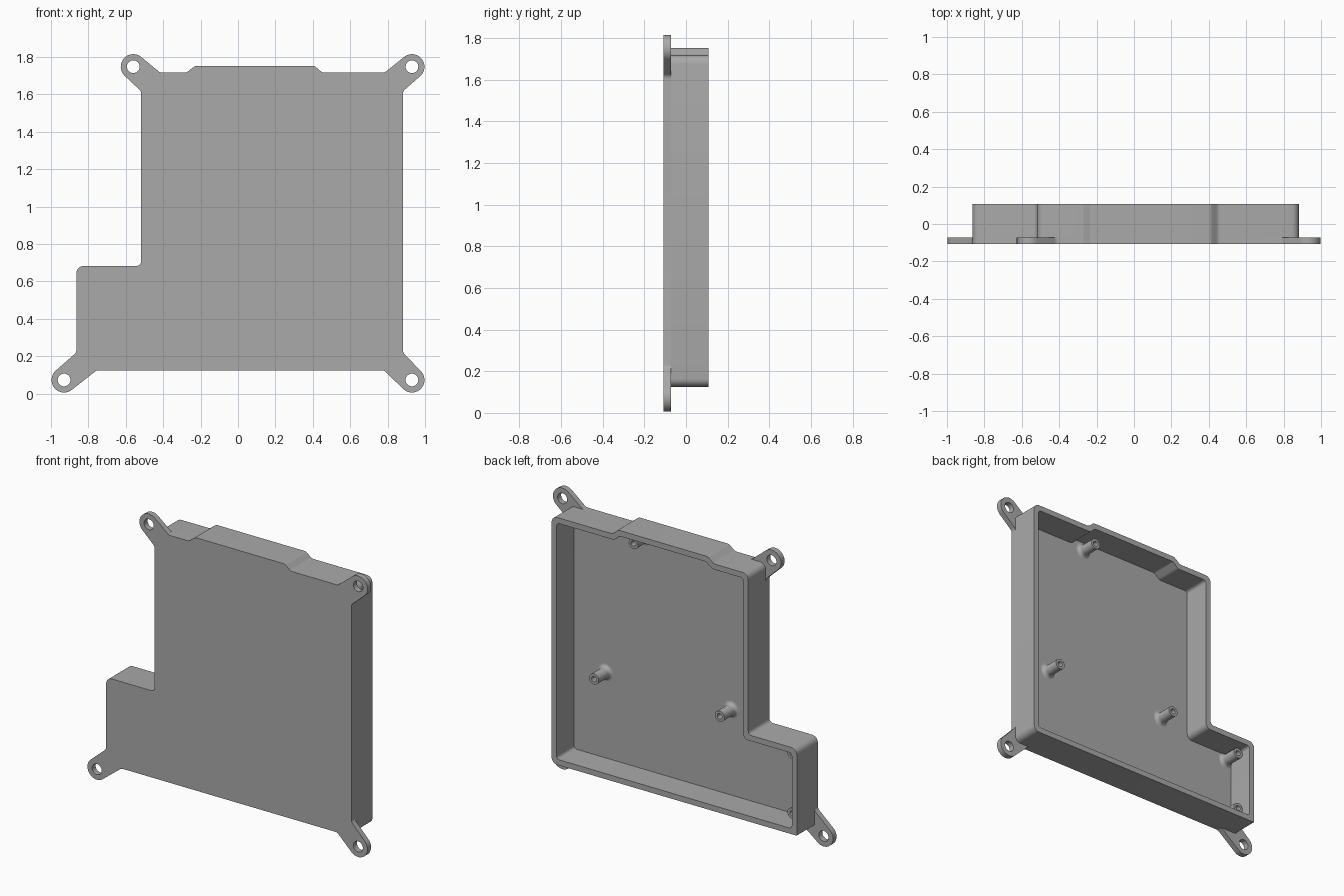
import bpy, bmesh, math
from mathutils import Vector, Matrix

if "Cube" in bpy.data.objects:
    bpy.data.objects.remove(bpy.data.objects["Cube"])

FRONT, FLOOR, BACK = -0.107, -0.071, 0.107
WALL = 0.036
LEFT, STEP, RIGHT = -0.864, -0.518, 0.882
BOTTOM, SHELF, TOP, RAISED = 0.125, 0.683, 1.717, 1.752

grey = bpy.data.materials.new("plain grey")
grey.use_nodes = True
grey.diffuse_color = (0.4, 0.4, 0.4, 1)
grey.node_tree.nodes["Principled BSDF"].inputs["Base Color"].default_value = (0.4, 0.4, 0.4, 1)


def fillet(corners, steps=6):
    """Round each (x, z, radius) corner of a closed outline."""
    out = []
    for i, (x, z, r) in enumerate(corners):
        p = Vector((x, z))
        if r <= 0:
            out.append(p)
            continue
        a = (Vector(corners[i - 1][:2]) - p).normalized()
        b = (Vector(corners[(i + 1) % len(corners)][:2]) - p).normalized()
        half = a.angle(b) / 2
        centre = p + (a + b).normalized() * (r / math.sin(half))
        start = p + a * (r / math.tan(half)) - centre
        end = p + b * (r / math.tan(half)) - centre
        turn = math.atan2(start.x * end.y - start.y * end.x, start.dot(end))
        for k in range(steps + 1):
            out.append(centre + Matrix.Rotation(turn * k / steps, 2) @ start)
    return out


def inset(corners, t):
    """Offset a counter-clockwise outline inwards, adjusting its radii."""
    out = []
    for i, (x, z, r) in enumerate(corners):
        p = Vector((x, z))
        d1 = (p - Vector(corners[i - 1][:2])).normalized()
        d2 = (Vector(corners[(i + 1) % len(corners)][:2]) - p).normalized()
        n1, n2 = Vector((-d1.y, d1.x)), Vector((-d2.y, d2.x))
        q = p + (n1 + n2) * (t / (1 + n1.dot(n2)))
        convex = d1.x * d2.y - d1.y * d2.x > 0
        out.append((q.x, q.y, max(r - t, 0.02) if convex else r + 0.01))
    return out


def circle(centre, r, count=32):
    return [Vector(centre) + Vector((r * math.cos(a), r * math.sin(a)))
            for a in (math.tau * k / count for k in range(count))]


def ear(a, centre, b, r=0.067, steps=20):
    """Lug outline from a, around the hole centre, to b."""
    c = Vector(centre)
    va, vb = Vector(a) - c, Vector(b) - c
    t0 = math.atan2(va.y, va.x) + math.acos(r / va.length)
    t1 = math.atan2(vb.y, vb.x) - math.acos(r / vb.length)
    sweep = (t1 - t0) % math.tau
    arc = [(c.x + r * math.cos(t0 + sweep * k / steps),
            c.y + r * math.sin(t0 + sweep * k / steps), 0) for k in range(steps + 1)]
    return [(*a, 0.03)] + arc + [(*b, 0.03)]


def finish(obj):
    obj.data.materials.clear()
    obj.data.materials.append(grey)
    bpy.ops.object.select_all(action='DESELECT')
    obj.select_set(True)
    bpy.context.view_layer.objects.active = obj
    bpy.ops.object.shade_smooth_by_angle(angle=math.radians(30))


def slab(name, loops, y0, y1):
    """Extrude outlines (later loops are holes) between two depths."""
    curve = bpy.data.curves.new(name, 'CURVE')
    curve.dimensions = '2D'
    curve.fill_mode = 'BOTH'
    curve.extrude = (y1 - y0) / 2
    for loop in loops:
        spline = curve.splines.new('POLY')
        spline.points.add(len(loop) - 1)
        for point, p in zip(spline.points, loop):
            point.co = (p.x, p.y, 0, 1)
        spline.use_cyclic_u = True
    obj = bpy.data.objects.new(name, curve)
    bpy.context.collection.objects.link(obj)
    bpy.ops.object.select_all(action='DESELECT')
    obj.select_set(True)
    bpy.context.view_layer.objects.active = obj
    bpy.ops.object.convert(target='MESH')
    obj = bpy.context.view_layer.objects.active
    bm = bmesh.new()
    bm.from_mesh(obj.data)
    bmesh.ops.remove_doubles(bm, verts=bm.verts, dist=0.0001)
    bm.transform(Matrix.Translation((0, (y0 + y1) / 2, 0)) @ Matrix.Rotation(math.pi / 2, 4, 'X'))
    bmesh.ops.recalc_face_normals(bm, faces=bm.faces)
    bm.to_mesh(obj.data)
    bm.free()
    finish(obj)


def standoff(name, x, z):
    """Hollow screw post with a flared foot, turned about the y axis."""
    tip = 0.046
    foot = [(0.034 + 0.022 * (1 - math.sin(t)), FLOOR + 0.022 * (1 - math.cos(t)))
            for t in (math.pi / 2 * k / 5 for k in range(6))]
    profile = [(0, FLOOR + 0.01), (0.017, FLOOR + 0.01), (0.017, tip), (0.034, tip)] + foot[::-1]
    bm = bmesh.new()
    verts = [bm.verts.new((r, y, 0)) for r, y in profile]
    edges = [bm.edges.new(pair) for pair in zip(verts, verts[1:])]
    bmesh.ops.spin(bm, geom=verts + edges, cent=(0, 0, 0), axis=(0, 1, 0),
                   angle=math.tau, steps=24)
    bmesh.ops.remove_doubles(bm, verts=bm.verts, dist=0.0001)
    bmesh.ops.recalc_face_normals(bm, faces=bm.faces)
    # The hidden foot is open, so make the tip ring face the back
    ring = max(bm.faces, key=lambda f: f.calc_center_median().y)
    if ring.normal.y < 0:
        bmesh.ops.reverse_faces(bm, faces=bm.faces)
    bm.transform(Matrix.Translation((x, 0, z)))
    mesh = bpy.data.meshes.new(name)
    bm.to_mesh(mesh)
    bm.free()
    obj = bpy.data.objects.new(name, mesh)
    bpy.context.collection.objects.link(obj)
    finish(obj)


# Shared edges of the outline: raised top and stepped side
raised = [(0.45, TOP, 0.03), (0.41, RAISED, 0.03), (-0.23, RAISED, 0.03), (-0.275, TOP, 0.03)]
step = [(STEP, SHELF, 0.025), (LEFT, SHELF, 0.04)]

# Front plate with four lugs and their holes
holes = {"low_right": (-0.93, 0.073), "low_left": (0.93, 0.073),
         "top_left": (0.93, 1.748), "top_right": (-0.56, 1.748)}
plate = (ear((LEFT, 0.22), holes["low_right"], (-0.755, BOTTOM))
         + ear((0.78, BOTTOM), holes["low_left"], (RIGHT, 0.22))
         + ear((RIGHT, 1.617), holes["top_left"], (0.785, TOP))
         + raised
         + ear((-0.417, TOP), holes["top_right"], (STEP, 1.617))
         + step)
slab("front_plate", [fillet(plate)] + [circle(c, 0.034) for c in holes.values()], FRONT, FLOOR)

# Side wall running around the open back
body = ([(LEFT, BOTTOM, 0.004), (RIGHT, BOTTOM, 0.04), (RIGHT, TOP, 0.04)]
        + raised + [(STEP, TOP, 0.04)] + step)
slab("side_wall", [fillet(body), fillet(inset(body, WALL))], FLOOR, BACK)

# Screw posts inside the tray
posts = [(0.342, 1.66), (0.623, 0.712), (-0.272, 0.712), (-0.788, 0.61), (-0.788, 0.225)]
for i, (x, z) in enumerate(posts, 1):
    standoff(f"standoff_{i}", x, z)
